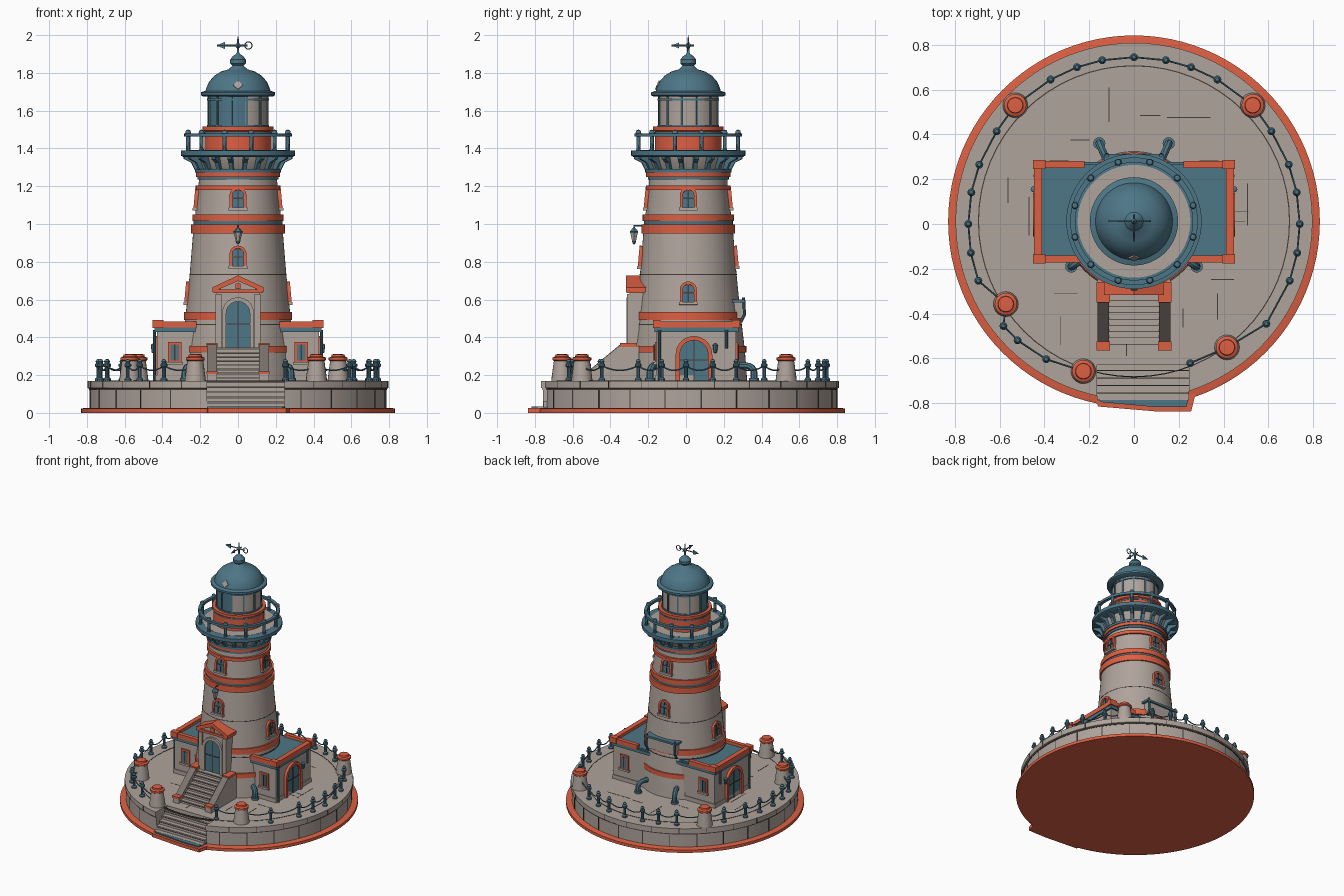
import bpy, bmesh, random
from math import pi, cos, sin, radians
from mathutils import Matrix, Vector

cube = bpy.data.objects.get("Cube")
if cube:
    bpy.data.objects.remove(cube)
random.seed(4)
CY = 0.012          # tower axis
FLOOR = 0.17        # terrace level


def material(name, rgb):
    m = bpy.data.materials.new(name)
    m.use_nodes = True
    m.diffuse_color = (*rgb, 1)
    m.node_tree.nodes["Principled BSDF"].inputs["Base Color"].default_value = (*rgb, 1)
    return m


STONE = material("warm stone", (0.43, 0.37, 0.33))
WORN = material("worn stone", (0.2, 0.17, 0.15))
RED = material("brick red", (0.72, 0.115, 0.055))
BLUE = material("slate blue", (0.075, 0.18, 0.24))
DARK = material("dark joint", (0.06, 0.048, 0.042))


def finish(name, bm, mat, matrix=None):
    bmesh.ops.recalc_face_normals(bm, faces=bm.faces)
    me = bpy.data.meshes.new(name)
    bm.to_mesh(me)
    bm.free()
    me.materials.append(mat)
    ob = bpy.data.objects.new(name, me)
    bpy.context.collection.objects.link(ob)
    if matrix:
        ob.matrix_world = matrix
    return ob


def at(angle, r, z, tilt=0):
    """Frame on a ring: angle 0 faces front, 90 faces +x."""
    return (Matrix.Translation((0, CY, 0)) @ Matrix.Rotation(radians(angle), 4, 'Z')
            @ Matrix.Translation((0, -r, z)) @ Matrix.Rotation(tilt, 4, 'X'))


def box(name, x, y, z, mat, matrix=None):
    bm = bmesh.new()
    bmesh.ops.create_cube(bm, size=1)
    for v in bm.verts:
        v.co = [a[0] + (c + 0.5) * (a[1] - a[0]) for a, c in zip((x, y, z), v.co)]
    return finish(name, bm, mat, matrix)


def lathe(name, profile, mat, pos=(0, CY, 0), n=64, closed=False):
    bm = bmesh.new()
    vs = [bm.verts.new((r, 0, z)) for r, z in profile]
    es = [bm.edges.new(p) for p in zip(vs, vs[1:])]
    if closed:
        es.append(bm.edges.new((vs[-1], vs[0])))
    bmesh.ops.spin(bm, geom=vs + es, axis=(0, 0, 1), cent=(0, 0, 0), angle=2 * pi, steps=n)
    bmesh.ops.remove_doubles(bm, verts=bm.verts, dist=1e-5)
    return finish(name, bm, mat, Matrix.Translation(pos))


def ring(name, r0, r1, z0, z1, mat):
    return lathe(name, [(r0, z0), (r1, z0), (r1, z1), (r0, z1)], mat, closed=True)


def prism(name, pts, a, b, mat, axis='X', matrix=None):
    """Extrude a 2D outline from a to b along X (yz points), Y (xz) or Z (xy)."""
    put = {'X': lambda p, d: (d, *p), 'Y': lambda p, d: (p[0], d, p[1]), 'Z': lambda p, d: (*p, d)}[axis]
    bm = bmesh.new()
    lo, hi = ([bm.verts.new(put(p, d)) for p in pts] for d in (a, b))
    bm.faces.new(lo)
    bm.faces.new(hi)
    for i in range(len(pts)):
        j = (i + 1) % len(pts)
        bm.faces.new((lo[i], lo[j], hi[j], hi[i]))
    return finish(name, bm, mat, matrix)


def tube(name, pts, r, mat, matrix=None):
    cu = bpy.data.curves.new(name, 'CURVE')
    cu.dimensions, cu.bevel_depth, cu.bevel_resolution, cu.use_fill_caps = '3D', r, 2, True
    sp = cu.splines.new('POLY')
    sp.points.add(len(pts) - 1)
    for p, co in zip(sp.points, pts):
        p.co = (*co, 1)
    tmp = bpy.data.objects.new(name, cu)
    bpy.context.collection.objects.link(tmp)
    me = bpy.data.meshes.new_from_object(tmp.evaluated_get(bpy.context.evaluated_depsgraph_get()))
    bpy.data.objects.remove(tmp)
    me.materials.clear()
    me.materials.append(mat)
    ob = bpy.data.objects.new(name, me)
    bpy.context.collection.objects.link(ob)
    if matrix:
        ob.matrix_world = matrix


def arch(w, h, n=10):
    r = w / 2
    return [(-r, 0)] + [(-r * cos(pi * i / n), h - r + r * sin(pi * i / n)) for i in range(n + 1)] + [(r, 0)]


def arched(name, w, h, t, depth, trim, matrix, bars=True):
    """Arched opening: pane, raised surround and glazing bars."""
    prism(name + "_pane", arch(w, h), -0.004, 0.05, BLUE, 'Y', matrix)
    outer, inner = arch(w + 2 * t, h + t), arch(w, h)
    prism(name + "_surround", outer + inner[::-1], -depth, 0.05, trim, 'Y', matrix)
    if bars:
        box(name + "_mullion", (-.003, .003), (-.008, 0), (0, h), DARK, matrix)
        box(name + "_crossbar", (-w / 2, w / 2), (-.008, 0), (h * .5, h * .5 + .006), DARK, matrix)


# Terrace with a notch for the lower steps
lathe("base_disc", [(0, 0), (.83, 0), (.83, .022), (.815, .026), (0, .026)], RED, n=96)
prism("base_step_plate", [(-.2, -.7), (-.16, -.815), (.1, -.837), (.255, -.837), (.29, -.7)], 0, .026, RED, 'Z')
prism("step_landing", [(-.17, -.7), (-.15, -.795), (.1, -.818), (.235, -.818), (.255, -.7)], .02, .034, BLUE, 'Z')
terrace = lathe("terrace", [(0, .02), (.787, .02), (.787, .128), (.797, .132), (.797, FLOOR), (0, FLOOR)], STONE, n=96)
line = ring("terrace_joint_line", .77, .79, .122, .13, DARK)
cutter = box("step_cutter", (-.165, .245), (-1, -.63), (.021, .4), STONE)
for ob in (terrace, line):
    mod = ob.modifiers.new("notch", 'BOOLEAN')
    mod.operation, mod.object, mod.solver = 'DIFFERENCE', cutter, 'EXACT'
    me = bpy.data.meshes.new_from_object(ob.evaluated_get(bpy.context.evaluated_depsgraph_get()))
    ob.modifiers.clear()
    ob.data = me
bpy.data.objects.remove(cutter)
for i in range(5):
    z, y = FLOOR - .027 * (i + 1), -.655 - .033 * i
    box("lower_step", (-.165, .245), (y, -.6), (.02, z), STONE)
    box("lower_step_line", (-.165, .245), (y - .002, y), (z - .012, z - .007), DARK)
for a in range(25, 345, 14):
    box("wall_joint", (-.003, .003), (-.002, .01), (.026, .122), DARK, at(a, .787, 0))
    box("coping_joint", (-.002, .002), (-.001, .01), (.132, FLOOR), DARK, at(a + 5, .797, 0))
ring("paving_ring_line", .692, .697, FLOOR - .01, FLOOR + .002, DARK)
for i in range(44):
    x, y, s = random.uniform(-.62, .62), random.uniform(-.6, .6), random.uniform(.04, .1)
    if .36 < Vector((x, y)).length < .59:
        dx, dy = (s, .002) if i % 2 else (.002, s)
        box("paving_joint", (x - dx, x + dx), (y - dy, y + dy), (FLOOR - .01, FLOOR + .001), DARK)

# Tower shaft and bands
SHAFT = [(.312, FLOOR), (.3, .33), (.276, .53), (.256, .73), (.238, .95), (.209, 1.2), (.203, 1.3)]


def shaft_radius(z):
    for (r0, z0), (r1, z1) in zip(SHAFT, SHAFT[1:]):
        if z <= z1:
            return r0 + (r1 - r0) * (z - z0) / (z1 - z0)


lathe("tower_shaft", SHAFT, STONE)
BANDS = [(.32, .355, .008, RED), (.465, .471, .002, DARK), (.492, .535, .008, RED), (.729, .734, .001, DARK),
         (.95, .997, .013, RED), (.997, 1.015, .004, BLUE), (1.015, 1.05, .013, RED), (1.18, 1.205, .014, RED),
         (1.235, 1.25, .008, BLUE), (1.25, 1.272, .018, RED), (1.272, 1.29, .024, BLUE)]
for z0, z1, out, mat in BANDS:
    r = shaft_radius((z0 + z1) / 2)
    ring("tower_band", r - .02, r + out, z0, z1, mat)

# Tower windows
for angle, z in [(a, 1.085) for a in (0, 90, 180, 270)] + [(0, .775), (180, .775), (90, .585), (270, .585)]:
    m = at(angle, shaft_radius(z + .05) + .005, z, -.09)
    arched("tower_window", .06, .095, .015, .014, RED, m)
    box("window_sill", (-.05, .05), (-.018, .03), (-.014, 0), STONE, m)

# Gallery
lathe("gallery_core", [(.2, 1.28), (.215, 1.3), (.235, 1.355)], STONE)
for i in range(20):
    prism("gallery_bracket", [(.02, 1.28), (-.01, 1.285), (-.03, 1.325), (-.07, 1.345), (-.07, 1.36), (.02, 1.36)],
          -.011, .011, BLUE, 'X', at(i * 18 + 9, .22, 0))
lathe("gallery_deck", [(0, 1.355), (.29, 1.355), (.302, 1.362), (.302, 1.388), (.25, 1.391)], BLUE)
lathe("gallery_floor", [(.252, 1.386), (.252, 1.392), (0, 1.392)], STONE)
ring("gallery_rail", .262, .285, 1.462, 1.48, BLUE)
for i in range(12):
    x, y = .273 * cos(radians(30 * i + 15)), .273 * sin(radians(30 * i + 15))
    lathe("gallery_post", [(0, 1.385), (.014, 1.385), (.011, 1.4), (.011, 1.47), (.016, 1.48), (.012, 1.495), (0, 1.5)],
          BLUE, (x, y + CY, 0), 10)

# Lantern room, dome and weather vane
lathe("lantern_drum", [(.177, 1.39), (.177, 1.49), (.187, 1.495), (.187, 1.515), (0, 1.515)], RED)
ring("lantern_drum_line", .17, .179, 1.478, 1.486, BLUE)
glass = lathe("lantern_glass", [(.158, 1.51), (.158, 1.69)], STONE, n=24)
glass.data.materials.append(BLUE)
for p in glass.data.polygons:
    if p.center.y < 0 and p.center.x < .05 or p.center.x < -.1 and p.center.y < .05:
        p.material_index = 1
for i in range(12):
    box("lantern_mullion", (-.005, .005), (-.006, .004), (1.51, 1.69), BLUE, at(i * 30 + 17, .158, 0))
for z in (1.515, 1.655):
    ring("lantern_bar", .15, .164, z, z + .01, BLUE)
lathe("dome", [(0, 1.675), (.185, 1.675), (.197, 1.682), (.197, 1.697), (.172, 1.705), (.166, 1.725), (.152, 1.755),
               (.125, 1.785), (.09, 1.807), (.05, 1.819), (.038, 1.83), (.03, 1.838), (.042, 1.85), (.042, 1.87),
               (.028, 1.888), (.01, 1.9), (.006, 1.91), (.006, 1.93), (.012, 1.938), (.012, 1.95), (.005, 1.96),
               (.004, 1.98), (0, 2)], BLUE)
box("dome_hatch", (-.018, .018), (-.004, .004), (-.018, .018), STONE,
    at(0, .163, 1.735, -.4) @ Matrix.Rotation(pi / 4, 4, 'Y'))
for end in ((-.11, CY), (.05, CY), (0, CY - .09), (0, CY + .03)):
    tube("vane_arm", [(0, CY, 1.945), (*end, 1.945)], .004, BLUE)
prism("vane_arrow", [(-.115, 1.945), (-.07, 1.963), (-.07, 1.927)], CY - .003, CY + .003, BLUE, 'Y')
prism("vane_side_arrow", [(CY - .09, 1.945), (CY - .05, 1.96), (CY - .05, 1.93)], -.003, .003, BLUE)
tube("vane_ring", [(.055 + .019 * cos(i * pi / 8), CY, 1.945 + .019 * sin(i * pi / 8)) for i in range(17)], .003, BLUE)

# Entrance: portico, door, pediment and hanging lamp
box("portico", (-.115, .115), (-.3, -.2), (FLOOR, .64), STONE)
arched("entrance_door", .125, .245, .022, .014, STONE, Matrix.Translation((0, -.302, .345)))
for s in (-1, 1):
    box("portico_pilaster", sorted((s * .088, s * .118)), (-.312, -.25), (.345, .63), STONE)
    prism("pediment_slope", [(s * .135, .64), (s * .135, .665), (0, .728), (0, .698)], -.318, -.21, RED, 'Y')
box("pediment_base", (-.13, .13), (-.314, -.21), (.635, .652), RED)
prism("pediment_face", [(-.115, .645), (.115, .645), (0, .71)], -.303, -.2, STONE, 'Y')
box("pediment_block", (-.014, .014), (-.312, -.29), (.655, .685), RED)
tube("lamp_bracket", [(0, -.21, .99), (0, -.275, .99), (0, -.275, .965)], .005, BLUE)
lathe("hanging_lamp", [(0, .985), (.012, .975), (.026, .96), (.023, .952)], BLUE, (0, -.275, 0), 6)
lathe("lamp_glass", [(.022, .953), (.011, .905)], STONE, (0, -.275, 0), 6)
lathe("lamp_foot", [(.013, .91), (.01, .9), (0, .89)], BLUE, (0, -.275, 0), 6)

# Upper stairs with sloped cheeks
for i in range(8):
    z, y = .345 - .022 * i, -.34 - .028 * i
    box("upper_step", (-.112, .112), (y, -.28), (FLOOR, z), STONE)
    box("upper_step_line", (-.112, .112), (y - .002, y), (z - .01, z - .005), DARK)
for x0 in (-.163, .112):
    x1 = x0 + .051
    prism("stair_cheek", [(-.25, FLOOR), (-.25, .355), (-.35, .355), (-.53, .205), (-.53, FLOOR)], x0, x1, STONE)
    prism("cheek_coping", [(-.35, .356), (-.35, .361), (-.53, .211), (-.53, .205)], x0, x1, WORN)
    box("cheek_upper_cap", (x0 - .004, x1 + .004), (-.35, -.26), (.35, .37), RED)
    box("cheek_lower_post", (x0, x1), (-.56, -.525), (FLOOR, .21), STONE)
    box("cheek_lower_cap", (x0 - .004, x1 + .004), (-.565, -.525), (.205, .22), RED)

# Side annexes, matching on both sides
Y0, Y1 = -.155, .265
for s in (-1, 1):
    span = lambda a, b: sorted((s * a, s * b))
    box("annex_walls", span(.1, .43), (Y0, Y1), (FLOOR, .45), STONE)
    box("annex_plinth", span(.1, .436), (Y0 - .006, Y1 + .006), (FLOOR, .2), STONE)
    box("annex_cornice", span(.1, .442), (Y0 - .012, Y1 + .012), (.428, .452), BLUE)
    box("annex_roof", span(.1, .42), (Y0, Y1), (.45, .463), BLUE)
    box("annex_parapet_end", span(.41, .447), (Y0 - .016, Y1 + .016), (.452, .485), RED)
    for y in (Y0 - .016, Y1 - .014):
        box("annex_parapet_side", span(.22, .447), (y, y + .03), (.452, .485), RED)
        box("annex_parapet_corner", span(.395, .452), (y - .005, y + .035), (.45, .492), RED)
    for face, y in ((0, Y0), (pi, Y1)):
        m = Matrix.Translation((s * .335, y, .27)) @ Matrix.Rotation(face, 4, 'Z')
        for name, w, z0, z1, d, mat in (("trim", .036, -.005, .105, .01, RED), ("pane", .022, .008, .092, .013, BLUE),
                                        ("mullion", .003, .008, .092, .016, DARK), ("sill", .043, -.015, 0, .018, STONE)):
            box("annex_window_" + name, (-w, w), (-d, .02), (z0, z1), mat, m)
    m = Matrix.Translation((s * .432, .042, FLOOR)) @ Matrix.Rotation(s * pi / 2, 4, 'Z')
    arched("annex_door", .15, .215, .022, .018, RED, m)
    for y, z0 in ((Y0 + .015, FLOOR), (Y1 - .05, .34)):
        tube("annex_downpipe", [(s * .442, y, z0), (s * .442, y, .44)], .008, BLUE)
    lathe("door_lamp", [(0, .37), (.014, .36), (.009, .32), (0, .315)], BLUE, (s * .448, .155, 0), 8)

# Elbow pipes at the tower foot and the rear plaque
for x, y in ((-.28, -.19), (.28, -.19), (-.155, .36), (.155, .36)):
    out = Vector((x, y, 0))
    bend = [out + Vector((0, 0, FLOOR))]
    bend += [out * (1 - .12 * (1 - cos(t * pi / 8))) + Vector((0, 0, .215 + .035 * sin(t * pi / 8))) for t in range(5)]
    tube("elbow_pipe", bend + [out * .72 + Vector((0, 0, .25))], .018, BLUE)
    lathe("pipe_flange", [(.027, FLOOR), (.027, .185), (0, .185)], BLUE, (x, y, 0), 16)
box("rear_plaque", (-.12, .12), (.24, .3), (.5, .585), STONE)
box("rear_plaque_top", (-.135, .135), (.24, .312), (.585, .6), BLUE)
for x in (-.12, .12):
    tube("rear_plaque_bracket", [(x, .29, .48), (x, .31, .52), (x, .305, .61)], .008, BLUE)

# Bollards, chain posts and chains around the rim
STOPS = [(a, .74, False) for a in (323, 340, 350, 0, 11, 21, 34)] + [(45, .75, True)]
STOPS += [(a, .745, False) for a in (60, 70, 79, 90, 101, 110, 120)] + [(135, .75, True)]
STOPS += [(a, .74, False) for a in (146, 159, 169, 180, 190, 200)] + [(212, .675, True)]
STOPS += [(218, .74, False), (225, .735, False), (237, .72, False), (251, .695, True)]
STOPS = [(292, .67, False), (307, .69, True)] + STOPS
spots = []
for a, r, big in STOPS:
    p = Vector((r * cos(radians(a)), r * sin(radians(a)), 0))
    spots.append(p)
    if big:
        lathe("bollard", [(.056, FLOOR), (.054, .19), (.042, .278)], STONE, p, 20)
        lathe("bollard_cap", [(.042, .274), (.05, .28), (.05, .292), (.036, .298), (.034, .31), (0, .312)], RED, p, 20)
    else:
        lathe("chain_post", [(.018, FLOOR), (.018, .18), (.01, .188), (.01, .24), (.018, .247), (.018, .258), (.01, .264),
                             (.014, .272), (.008, .283), (0, .285)], BLUE, p, 10)
for p, q in zip(spots, spots[1:]):
    tube("chain", [p.lerp(q, t / 6) + Vector((0, 0, .25 - .1 * t / 6 * (1 - t / 6))) for t in range(7)], .004, BLUE)

# Smooth shading with sharp edges kept
for ob in bpy.context.scene.objects:
    ob.select_set(ob.type == 'MESH')
bpy.context.view_layer.objects.active = terrace
bpy.ops.object.shade_smooth_by_angle(angle=radians(35))
